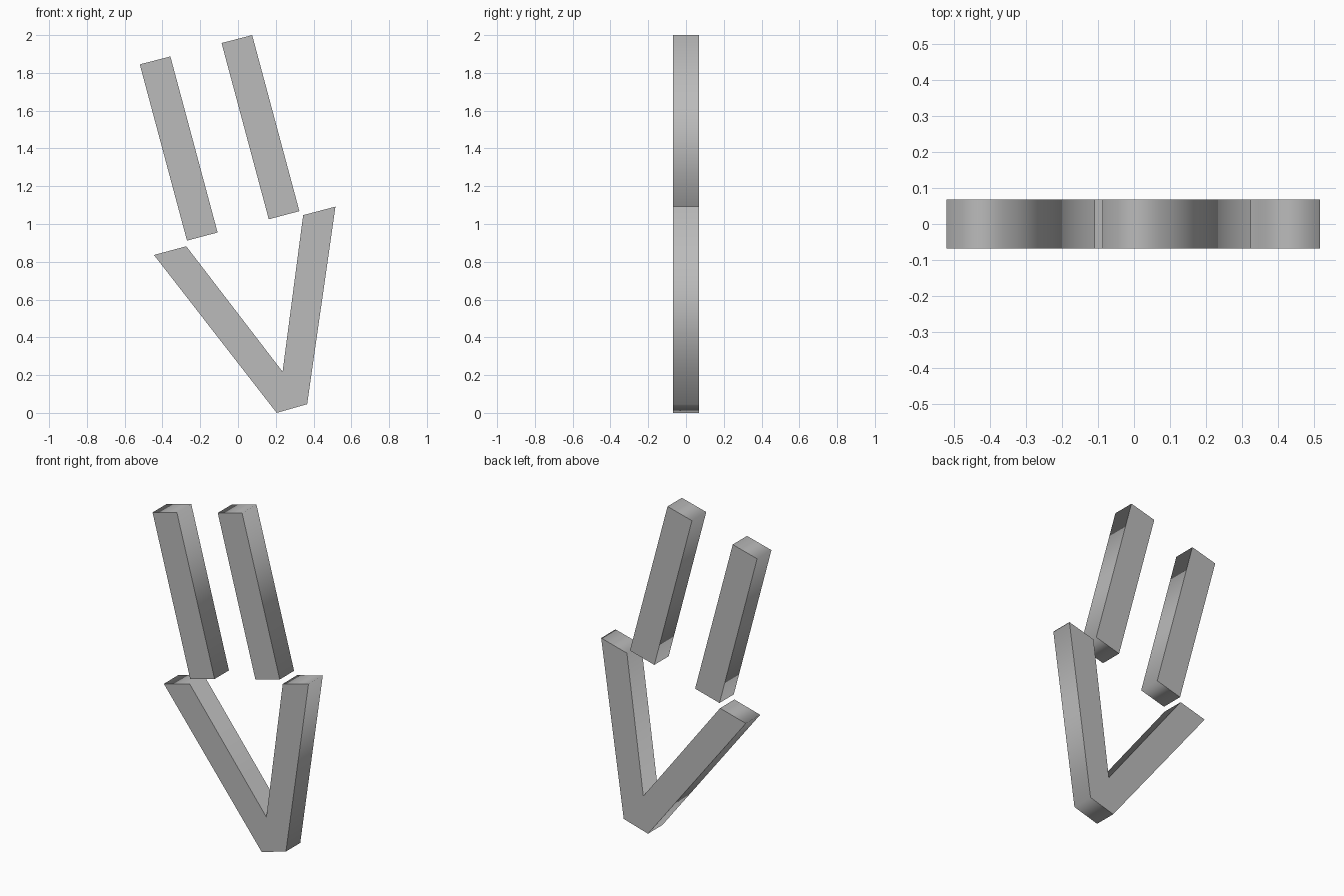
import bpy
import bmesh
from mathutils import Vector

cube = bpy.data.objects.get("Cube")
if cube:
    bpy.data.objects.remove(cube, do_unlink=True)

HALF_DEPTH = 0.068

# Single grey material
grey = bpy.data.materials.new("plain grey")
grey.use_nodes = True
colour = (0.5, 0.5, 0.5, 1.0)
grey.diffuse_color = colour
grey.node_tree.nodes["Principled BSDF"].inputs["Base Color"].default_value = colour


def extrude_profile(name, profile, offset=(0, 0)):
    """Extrude an x-z outline along y: flat caps, softly shaded rim."""
    bm = bmesh.new()
    verts = [bm.verts.new((x + offset[0], -HALF_DEPTH, z + offset[1])) for x, z in profile]
    cap = bm.faces.new(verts)
    result = bmesh.ops.extrude_face_region(bm, geom=[cap], use_keep_orig=True)
    moved = [v for v in result["geom"] if isinstance(v, bmesh.types.BMVert)]
    bmesh.ops.translate(bm, verts=moved, vec=Vector((0, 2 * HALF_DEPTH, 0)))
    bmesh.ops.recalc_face_normals(bm, faces=bm.faces)
    for face in bm.faces:
        is_cap = abs(face.normal.y) > 0.9
        face.smooth = not is_cap
        if is_cap:
            for edge in face.edges:
                edge.smooth = False
    mesh = bpy.data.meshes.new(name)
    bm.to_mesh(mesh)
    bm.free()
    mesh.materials.append(grey)
    obj = bpy.data.objects.new(name, mesh)
    bpy.context.collection.objects.link(obj)
    return obj


# Two parallel tilted bars
bar = [(-0.52, 1.845), (-0.27, 0.912), (-0.108, 0.955), (-0.358, 1.887)]
extrude_profile("right_bar", bar)
extrude_profile("left_bar", bar, (0.433, 0.113))

# Tilted chevron below the bars
chevron = [(-0.445, 0.836), (0.205, 0.0), (0.366, 0.046), (0.516, 1.092),
           (0.345, 1.047), (0.236, 0.218), (-0.274, 0.882)]
extrude_profile("chevron", chevron)
